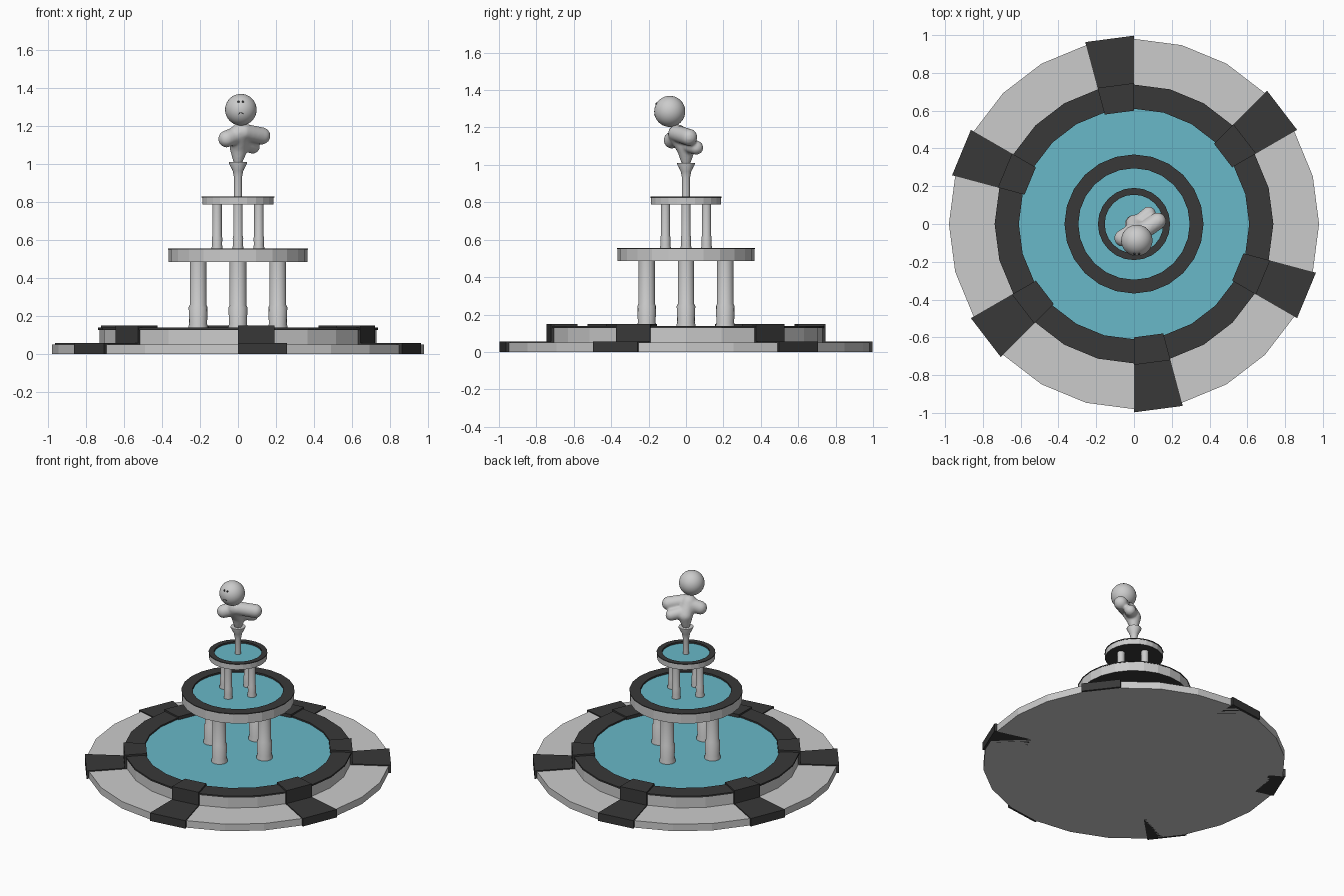
import bpy, bmesh, math
from mathutils import Vector

if "Cube" in bpy.data.objects:
    bpy.data.objects.remove(bpy.data.objects["Cube"])

SIDES = 24


def material(name, color):
    m = bpy.data.materials.new(name)
    m.diffuse_color = (*color, 1)
    m.use_nodes = True
    m.node_tree.nodes["Principled BSDF"].inputs["Base Color"].default_value = m.diffuse_color
    return m


DARK = material("dark_stone", (0.04, 0.04, 0.04))
WATER = material("water", (0.14, 0.48, 0.58))


def finish(bm, name, mat=None, smooth=False):
    bmesh.ops.remove_doubles(bm, verts=bm.verts, dist=1e-5)
    bmesh.ops.recalc_face_normals(bm, faces=bm.faces)
    me = bpy.data.meshes.new(name)
    bm.to_mesh(me)
    bm.free()
    ob = bpy.data.objects.new(name, me)
    bpy.context.collection.objects.link(ob)
    if mat:
        me.materials.append(mat)
    if smooth:
        bpy.ops.object.select_all(action='DESELECT')
        ob.select_set(True)
        bpy.context.view_layer.objects.active = ob
        bpy.ops.object.shade_smooth_by_angle(angle=math.radians(40))
    return ob


def lathe(name, profile, at=(0, 0), sides=SIDES, mat=None, smooth=False):
    bm = bmesh.new()
    vs = [bm.verts.new((r, 0, z)) for r, z in profile]
    es = [bm.edges.new(p) for p in zip(vs, vs[1:])]
    bmesh.ops.spin(bm, geom=vs + es, cent=(0, 0, 0), axis=(0, 0, 1),
                   angle=math.tau, steps=sides, use_merge=True)
    ob = finish(bm, name, mat, smooth)
    ob.location = (*at, 0)
    return ob


def disc(name, r, z, mat):
    bm = bmesh.new()
    vs = [bm.verts.new((r * math.cos(math.tau * i / SIDES),
                        r * math.sin(math.tau * i / SIDES), z)) for i in range(SIDES)]
    bm.faces.new(vs)
    return finish(bm, name, mat)


def block(bm, a, r0, r1, z0, z1):
    # one 15 degree wedge of paving
    vs = [bm.verts.new((r * math.cos(t), r * math.sin(t), z)) for z in (z0, z1)
          for r, t in ((r0, a), (r1, a), (r1, a + math.tau / SIDES), (r0, a + math.tau / SIDES))]
    for f in ((3, 2, 1, 0), (4, 5, 6, 7), (0, 1, 5, 4), (1, 2, 6, 5), (2, 3, 7, 6), (3, 0, 4, 7)):
        bm.faces.new([vs[i] for i in f])


# Stepped base and pool
lathe("base_step", [(0, 0), (0.98, 0), (0.98, 0.05), (0.725, 0.05)])
lathe("pool_wall", [(0.73, 0.05), (0.73, 0.127)])
lathe("pool_rim", [(0.73, 0.127), (0.738, 0.127), (0.738, 0.138), (0.61, 0.138), (0.61, 0.12)], mat=DARK)
disc("pool_water", 0.61, 0.127, WATER)

# Six dark blocks crossing the steps
for i in range(6):
    a = math.radians(-90 + 60 * i)
    bm = bmesh.new()
    block(bm, a, 0.735, 0.997, 0, 0.057)
    block(bm, a, 0.60, 0.746, 0.05, 0.15)
    finish(bm, f"step_block_{i + 1}", DARK)


# Raised basins: grey wall, dark rim and underside, water
def basin(name, r, inner, z0, z1):
    lathe(name + "_wall", [(r, z0), (r, z1 - 0.006)])
    lathe(name + "_underside", [(0, z0), (r, z0)], mat=DARK)
    lathe(name + "_rim", [(r, z1 - 0.006), (r + 0.003, z1 - 0.006), (r + 0.003, z1),
                          (inner, z1), (inner, z1 - 0.02)], mat=DARK)
    disc(name + "_water", inner, z1 - 0.012, WATER)


basin("middle_basin", 0.365, 0.295, 0.485, 0.556)
basin("top_basin", 0.188, 0.155, 0.787, 0.83)


# Columns, four to each level
def columns(name, ring, r, z0, z1, zc):
    profile = [(r * 1.2, z0), (r * 1.2, z0 + 0.01), (r * 1.08, z0 + 0.03),
               (r * 1.13, zc), (r, zc + 0.012), (r, z1)]
    for i in range(4):
        t = math.tau * i / 4
        lathe(f"{name}_{i + 1}", profile, (ring * math.cos(t), ring * math.sin(t)),
              16, smooth=True)


columns("lower_column", 0.21, 0.044, 0.127, 0.487, 0.245)
columns("upper_column", 0.11, 0.0245, 0.544, 0.789, 0.61)

# Statue pedestal
lathe("pedestal", [(0.021, 0.818), (0.021, 0.93), (0.028, 0.965), (0.048, 1.005), (0.048, 1.011),
                   (0, 1.011)], sides=16, smooth=True)


# Statue body: rounded limbs fused together
bm = bmesh.new()


def limb(a, b, ra, rb, n=8):
    a, b = Vector(a), Vector(b)
    for i in range(n + 1):
        t = i / n
        g = bmesh.ops.create_icosphere(bm, subdivisions=3, radius=ra + (rb - ra) * t)
        bmesh.ops.translate(bm, verts=g["verts"], vec=a.lerp(b, t))


limb((0, 0, 1.02), (0.005, 0, 1.09), 0.027, 0.05)
limb((0.005, 0, 1.09), (0.01, -0.045, 1.165), 0.05, 0.052)
limb((0.03, -0.05, 1.168), (0.125, 0.015, 1.148), 0.045, 0.046)
limb((0.02, 0, 1.11), (0.078, 0.055, 1.092), 0.042, 0.038)
limb((0, -0.04, 1.155), (-0.06, -0.075, 1.132), 0.046, 0.045)
body = finish(bm, "statue_body")
rm = body.modifiers.new("fuse", 'REMESH')
rm.mode = 'VOXEL'
rm.voxel_size = 0.008
rm.use_smooth_shade = True
sm = body.modifiers.new("soften", 'SMOOTH')
sm.iterations = 6

# Statue head
HEAD = Vector((0.015, -0.087, 1.286))
R = 0.083
bm = bmesh.new()
bmesh.ops.create_uvsphere(bm, u_segments=32, v_segments=20, radius=R)
head = finish(bm, "statue_head", smooth=True)
head.location = HEAD


def on_face(x, z):
    return HEAD + Vector((x, -math.sqrt(R * R - x * x - z * z), z))


# Face: two eyes and a down-turned mouth
for name, x in (("left_eye", -0.012), ("right_eye", 0.012)):
    bm = bmesh.new()
    bmesh.ops.create_uvsphere(bm, u_segments=10, v_segments=6, radius=0.006)
    eye = finish(bm, name, DARK, smooth=True)
    eye.location = on_face(x, 0.042)

cu = bpy.data.curves.new("mouth", 'CURVE')
cu.dimensions = '3D'
cu.bevel_depth = 0.002
cu.bevel_resolution = 1
sp = cu.splines.new('POLY')
sp.points.add(6)
for i, p in enumerate(sp.points):
    x = -0.012 + 0.004 * i
    p.co = (*on_face(x, -0.016 - 50 * x * x), 1)
cu.materials.append(DARK)
bpy.context.collection.objects.link(bpy.data.objects.new("mouth", cu))
